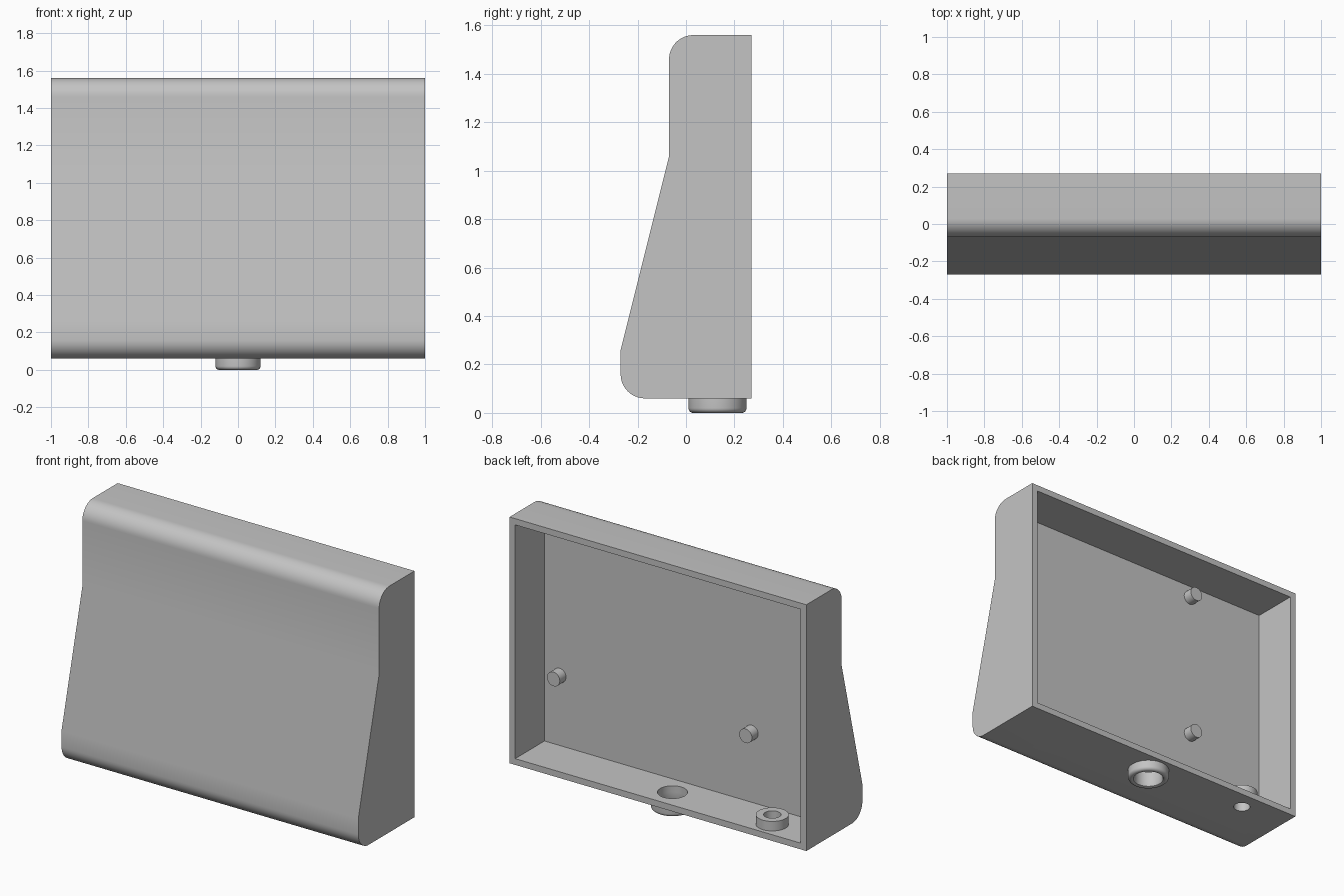
import bpy, bmesh, math
from mathutils import Matrix, Vector

cube = bpy.data.objects.get("Cube")
if cube:
    bpy.data.objects.remove(cube, do_unlink=True)

grey = bpy.data.materials.new("plain grey")
grey.use_nodes = True
colour = (0.55, 0.55, 0.55, 1)
grey.diffuse_color = colour
grey.node_tree.nodes["Principled BSDF"].inputs["Base Color"].default_value = colour

BACK, FLOOR, TOP = 0.27, 0.06, 1.56
WALL = 0.038
PANEL_Y = -0.012          # inner face of the front panel
FOOT = (0, 0.13)
BOSS = (-0.69, 0.155)


def make(name, bm):
    bmesh.ops.recalc_face_normals(bm, faces=bm.faces)
    mesh = bpy.data.meshes.new(name)
    bm.to_mesh(mesh)
    bm.free()
    mesh.materials.append(grey)
    obj = bpy.data.objects.new(name, mesh)
    bpy.context.collection.objects.link(obj)
    return obj


def smooth(obj):
    bpy.ops.object.select_all(action='DESELECT')
    obj.select_set(True)
    bpy.context.view_layer.objects.active = obj
    bpy.ops.object.shade_smooth_by_angle(angle=math.radians(30))


def cylinder(name, radius, depth, centre, along_y=False):
    bm = bmesh.new()
    turn = Matrix.Rotation(math.pi / 2, 4, 'X') if along_y else Matrix()
    bmesh.ops.create_cone(bm, cap_ends=True, segments=48, radius1=radius, radius2=radius,
                          depth=depth, matrix=Matrix.Translation(centre) @ turn)
    return make(name, bm)


def lathe(name, profile, x, y):
    bm = bmesh.new()
    verts = [bm.verts.new((x + r, y, z)) for r, z in profile]
    edges = [bm.edges.new(pair) for pair in zip(verts, verts[1:])]
    bmesh.ops.spin(bm, geom=verts + edges, cent=(x, y, 0), axis=(0, 0, 1),
                   angle=2 * math.pi, steps=48, use_merge=True)
    bmesh.ops.remove_doubles(bm, verts=bm.verts, dist=1e-5)
    obj = make(name, bm)
    smooth(obj)
    return obj


def arc(cy, cz, radius, start, steps=12):
    angles = [math.radians(start + 90 * i / steps) for i in range(steps + 1)]
    return [(cy + radius * math.cos(a), cz + radius * math.sin(a)) for a in angles]


def cut(target, cutter):
    cutter.hide_render = True
    mod = target.modifiers.new("cut", 'BOOLEAN')
    mod.operation, mod.solver, mod.object = 'DIFFERENCE', 'EXACT', cutter
    bpy.context.view_layer.objects.active = target
    bpy.ops.object.modifier_apply(modifier=mod.name)
    bpy.data.objects.remove(cutter, do_unlink=True)


# Housing: side profile extruded across the width
profile = [(BACK, FLOOR), (BACK, TOP)] + arc(0.03, TOP - 0.1, 0.1, 90)
profile += [(-0.07, 1.06), (-0.27, 0.26)] + arc(-0.17, FLOOR + 0.1, 0.1, 180)
bm = bmesh.new()
side = bm.faces.new([bm.verts.new((-1, y, z)) for y, z in profile])
grown = bmesh.ops.extrude_face_region(bm, geom=[side])["geom"]
bmesh.ops.translate(bm, vec=(2, 0, 0),
                    verts=[g for g in grown if isinstance(g, bmesh.types.BMVert)])
housing = make("housing", bm)

# Open back cavity
low = Vector((WALL - 1, PANEL_Y, FLOOR + WALL))
high = Vector((1 - WALL, BACK + 0.1, TOP - WALL))
bm = bmesh.new()
bmesh.ops.create_cube(bm, size=1, matrix=Matrix.Translation((low + high) / 2)
                      @ Matrix.Diagonal((*(high - low), 1)))
cut(housing, make("cavity_cutter", bm))

# Holes through the bottom wall
for radius, (x, y) in ((0.083, FOOT), (0.048, BOSS)):
    cut(housing, cylinder("hole_cutter", radius, 0.15, (x, y, FLOOR + WALL / 2)))
smooth(housing)

# Hollow foot under the housing, with rounded lower edge
lower_edge = [(r, z) for r, z in reversed(arc(0.1, 0.02, 0.02, 270, 6))]
lathe("hollow_foot", [(0.12, FLOOR)] + lower_edge +
      [(0.097, 0), (0.087, 0.004), (0.083, 0.014), (0.083, FLOOR)], *FOOT)

# Ring boss on the inner floor
inner = FLOOR + WALL
lathe("ring_boss", [(0.091, inner), (0.091, 0.156), (0.048, 0.156), (0.048, inner)], *BOSS)

# Mounting pegs on the inner face of the panel
for x, column in ((-0.435, "right"), (0.86, "left")):
    for z, row in ((0.525, "lower"), (1.445, "upper")):
        peg = cylinder(f"{row}_{column}_peg", 0.043, 0.07, (x, PANEL_Y + 0.025, z), True)
        smooth(peg)
